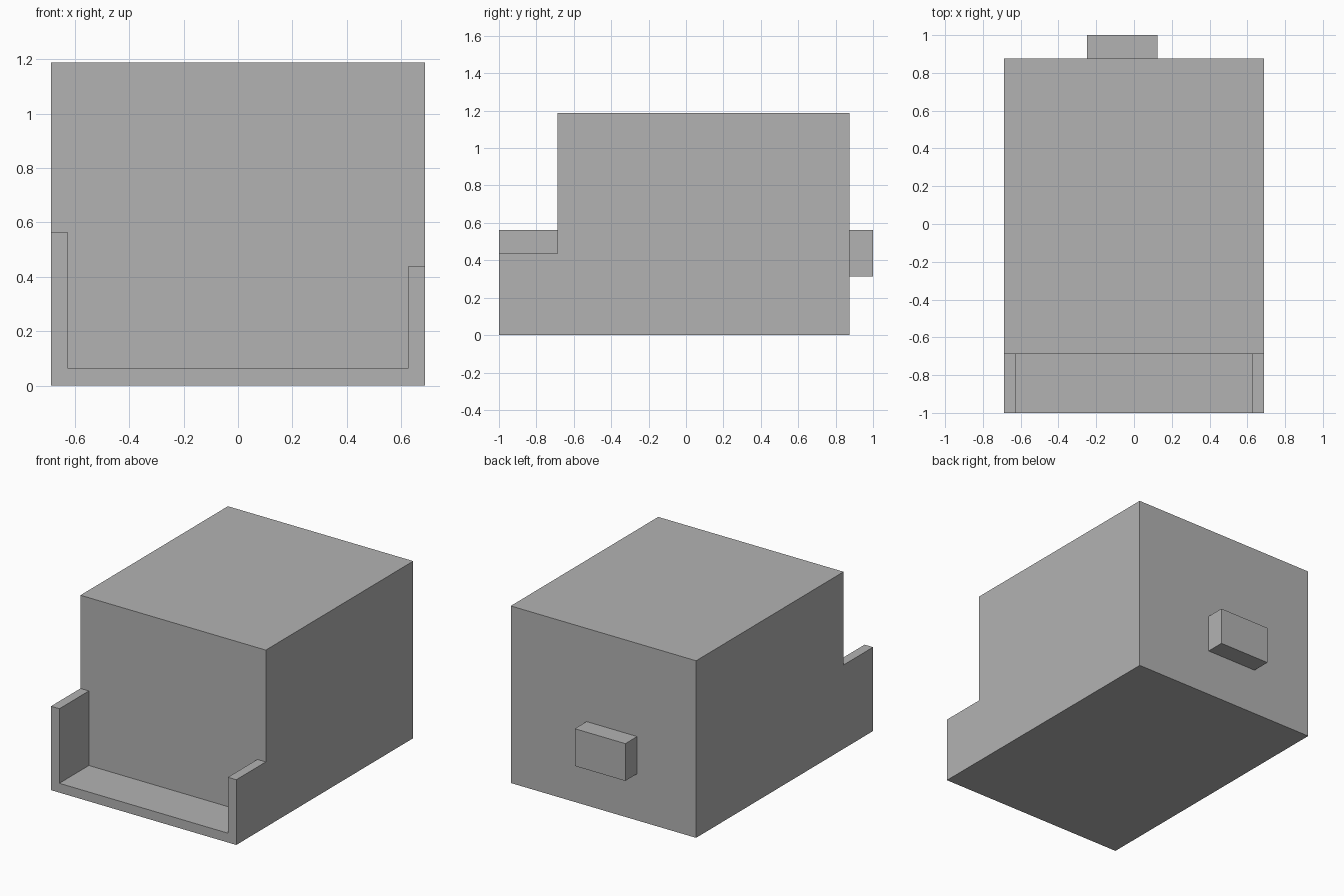
import bpy
import bmesh
from mathutils import Vector

default_cube = bpy.data.objects.get("Cube")
if default_cube:
    bpy.data.objects.remove(default_cube, do_unlink=True)

UNIT = 1 / 16  # every part sits on this grid

grey = bpy.data.materials.new("plain grey")
grey.use_nodes = True
grey.diffuse_color = (0.45, 0.45, 0.45, 1)
grey.node_tree.nodes["Principled BSDF"].inputs["Base Color"].default_value = grey.diffuse_color


def prism(name, outline, y_front, y_back):
    """Extrude an (x, z) outline along y, all in grid units."""
    bm = bmesh.new()
    face = bm.faces.new([bm.verts.new(Vector((x, y_front, z)) * UNIT) for x, z in outline])
    result = bmesh.ops.extrude_face_region(bm, geom=[face])
    verts = [v for v in result["geom"] if isinstance(v, bmesh.types.BMVert)]
    bmesh.ops.translate(bm, verts=verts, vec=(0, (y_back - y_front) * UNIT, 0))
    bmesh.ops.recalc_face_normals(bm, faces=bm.faces)
    mesh = bpy.data.meshes.new(name)
    bm.to_mesh(mesh)
    bm.free()
    mesh.materials.append(grey)
    obj = bpy.data.objects.new(name, mesh)
    bpy.context.collection.objects.link(obj)
    return obj


def rectangle(x0, x1, z0, z1):
    return [(x0, z0), (x1, z0), (x1, z1), (x0, z1)]


# Solid block, full depth
body = prism("body", rectangle(-11, 11, 0, 19), -16, 14)

# Front recess: leaves a thin floor, a tall right wall and a lower left wall
recess = [(-13, 9), (-10, 9), (-10, 1), (10, 1), (10, 7), (13, 7), (13, 22), (-13, 22)]
cutter = prism("recess_cutter", recess, -20, -11)
cutter.hide_render = True
cut = body.modifiers.new("front_recess", "BOOLEAN")
cut.operation = "DIFFERENCE"
cut.solver = "EXACT"
cut.object = cutter
bpy.context.view_layer.objects.active = body
bpy.ops.object.modifier_apply(modifier=cut.name)
bpy.data.objects.remove(cutter, do_unlink=True)

# Off-centre block on the back
prism("back_peg", rectangle(-4, 2, 5, 9), 14, 16)
